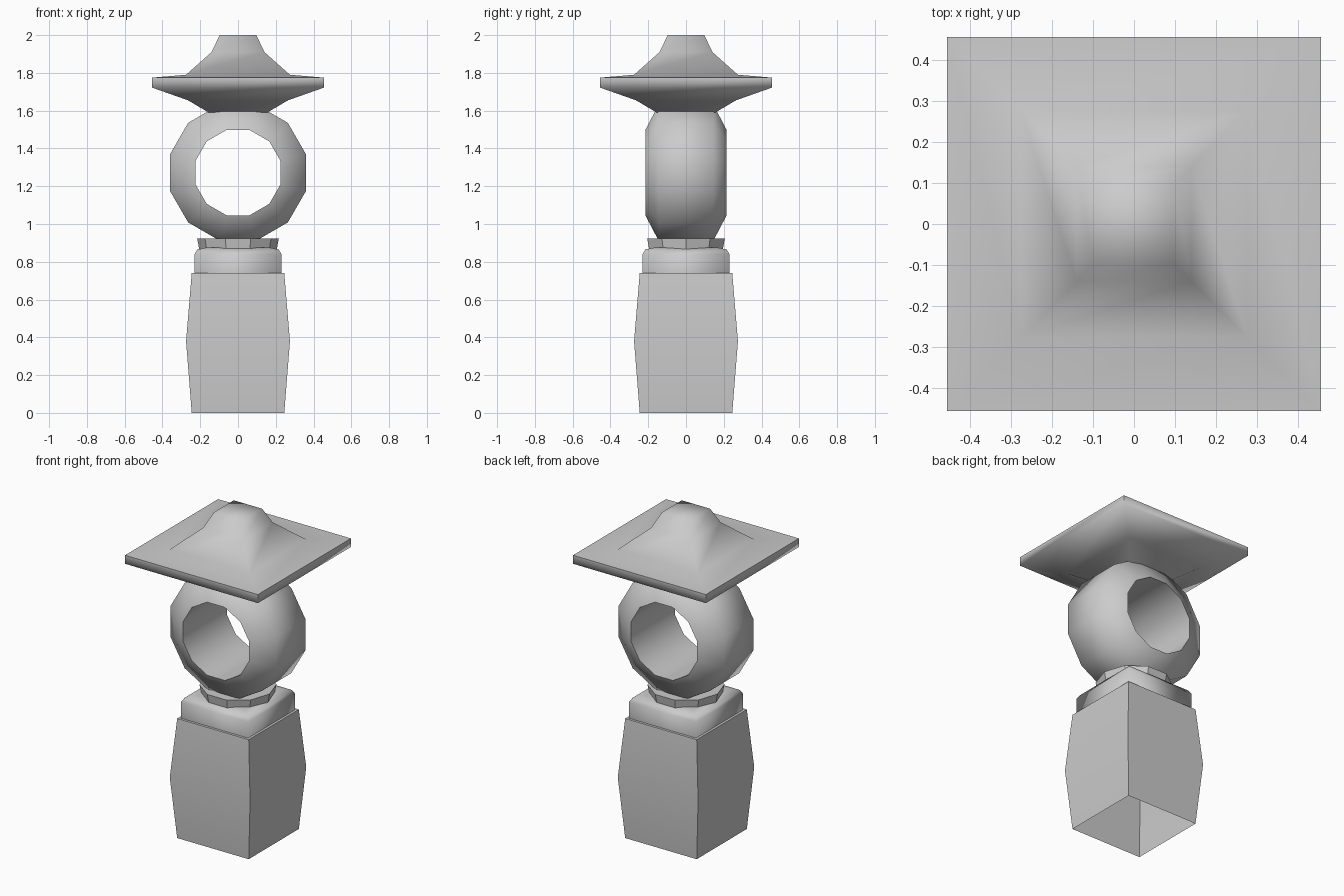
import bpy, bmesh, math
from mathutils import Matrix

if "Cube" in bpy.data.objects:
    bpy.data.objects.remove(bpy.data.objects["Cube"])


def loft(name, profile, sides, start=0.0, bottom=True, top=True, loop=False,
         smooth=30, matrix=None):
    """Sweep a (radius, height) profile around z with a fixed number of sides."""
    bm = bmesh.new()
    rings = []
    for r, z in profile:
        ring = []
        for i in range(sides):
            a = math.radians(start) + 2 * math.pi * i / sides
            ring.append(bm.verts.new((r * math.cos(a), r * math.sin(a), z)))
        rings.append(ring)
    pairs = list(zip(rings, rings[1:]))
    if loop:
        pairs.append((rings[-1], rings[0]))
    for a, b in pairs:
        for i in range(sides):
            j = (i + 1) % sides
            bm.faces.new((a[i], a[j], b[j], b[i]))
    if not loop:
        if bottom:
            bm.faces.new(rings[0][::-1])
        if top:
            bm.faces.new(rings[-1])
    if matrix:
        bm.transform(matrix)
    bmesh.ops.recalc_face_normals(bm, faces=bm.faces)
    mesh = bpy.data.meshes.new(name)
    bm.to_mesh(mesh)
    bm.free()
    ob = bpy.data.objects.new(name, mesh)
    bpy.context.collection.objects.link(ob)
    bpy.ops.object.select_all(action='DESELECT')
    ob.select_set(True)
    bpy.context.view_layer.objects.active = ob
    bpy.ops.object.shade_smooth_by_angle(angle=math.radians(smooth))
    return ob


def square(name, profile, **kw):
    """Four-sided loft; the profile gives half-widths."""
    return loft(name, [(h * math.sqrt(2), z) for h, z in profile], 4, 45, **kw)


# Bulging square pedestal, open underneath
square("pedestal", [(0.245, 0), (0.275, 0.38), (0.245, 0.74)], bottom=False)

# Softened square block on the pedestal
square("upper_block", [(0.23, 0.735), (0.23, 0.84), (0.215, 0.865), (0.17, 0.875)],
       bottom=False, smooth=95)

# Ten-sided flared collar
loft("collar", [(0.205, 0.865), (0.216, 0.922)], 10)

# Hollow twelve-sided lamp drum, axis front to back
lie_down = Matrix.Translation((0, 0, 1.272)) @ Matrix.Rotation(math.radians(90), 4, 'X')
loft("lamp_drum", [(0.234, -0.215), (0.373, -0.145), (0.373, 0.145), (0.234, 0.215)],
     12, 15, loop=True, smooth=80, matrix=lie_down)

# Wide square roof with raised finial
square("roof", [(0.155, 1.59), (0.265, 1.655), (0.455, 1.722), (0.455, 1.775),
                (0.275, 1.79), (0.14, 1.91), (0.097, 2.0)], smooth=82)
